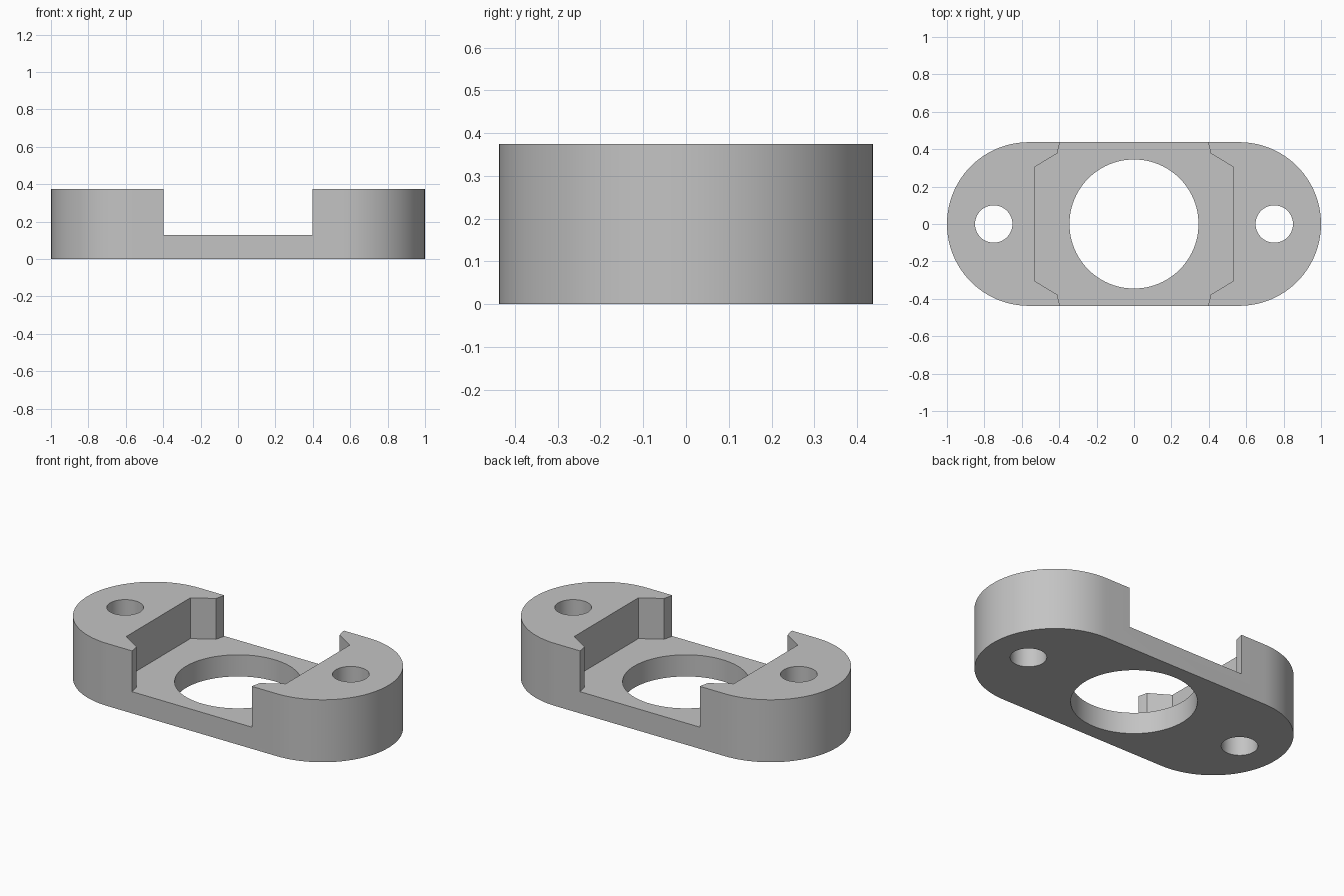
import bpy
import bmesh
from math import pi, cos, sin, radians

cube = bpy.data.objects.get("Cube")
if cube:
    bpy.data.objects.remove(cube, do_unlink=True)

HEIGHT = 0.375
FLOOR = 0.13
END_RADIUS = 0.4375
END_X = 1 - END_RADIUS

grey = bpy.data.materials.new("plain grey")
grey.use_nodes = True
colour = (0.55, 0.55, 0.55, 1)
grey.diffuse_color = colour
grey.node_tree.nodes["Principled BSDF"].inputs["Base Color"].default_value = colour


def arc(cx, radius, start, end, steps):
    """Points along a circular arc centred on the x axis."""
    angles = [start + (end - start) * i / steps for i in range(steps + 1)]
    return [(cx + radius * cos(a), radius * sin(a)) for a in angles]


def prism(name, outline, bottom, top):
    """Extrude a counter-clockwise outline from bottom to top."""
    bm = bmesh.new()
    base = bm.faces.new([bm.verts.new((x, y, bottom)) for x, y in outline])
    grown = bmesh.ops.extrude_face_region(bm, geom=[base], use_keep_orig=True)
    for item in grown["geom"]:
        if isinstance(item, bmesh.types.BMVert):
            item.co.z = top
    bmesh.ops.recalc_face_normals(bm, faces=bm.faces)
    mesh = bpy.data.meshes.new(name)
    bm.to_mesh(mesh)
    bm.free()
    mesh.materials.append(grey)
    obj = bpy.data.objects.new(name, mesh)
    bpy.context.collection.objects.link(obj)
    return obj


def cut(target, cutter):
    """Subtract the cutter, then discard it."""
    cutter.hide_render = True
    mod = target.modifiers.new("cut", 'BOOLEAN')
    mod.operation = 'DIFFERENCE'
    mod.solver = 'EXACT'
    mod.object = cutter
    bpy.context.view_layer.objects.active = target
    bpy.ops.object.modifier_apply(modifier=mod.name)
    bpy.data.objects.remove(cutter, do_unlink=True)


# Round-ended flange block
outline = arc(END_X, END_RADIUS, -pi / 2, pi / 2, 48)
outline += arc(-END_X, END_RADIUS, pi / 2, 3 * pi / 2, 48)
flange = prism("flange_block", outline, 0, HEIGHT)

# Cross channel with angled inner corners
quarter = [(0.53, 0.305), (0.41, 0.378), (0.398, 0.43), (0.398, 0.6)]
right = [(x, -y) for x, y in reversed(quarter)] + quarter
channel = right + [(-x, -y) for x, y in right]
cut(flange, prism("channel_cutter", channel, FLOOR, 1))

# Central bore and the two mounting holes
for x, radius, steps in [(0, 0.345, 96), (-0.75, 0.1, 48), (0.75, 0.1, 48)]:
    circle = arc(x, radius, 0, 2 * pi, steps)[:-1]
    cut(flange, prism("hole_cutter", circle, -0.5, 1))

# Smooth curved walls with crisp edges
bpy.ops.object.select_all(action='DESELECT')
flange.select_set(True)
bpy.context.view_layer.objects.active = flange
bpy.ops.object.shade_smooth_by_angle(angle=radians(20))
